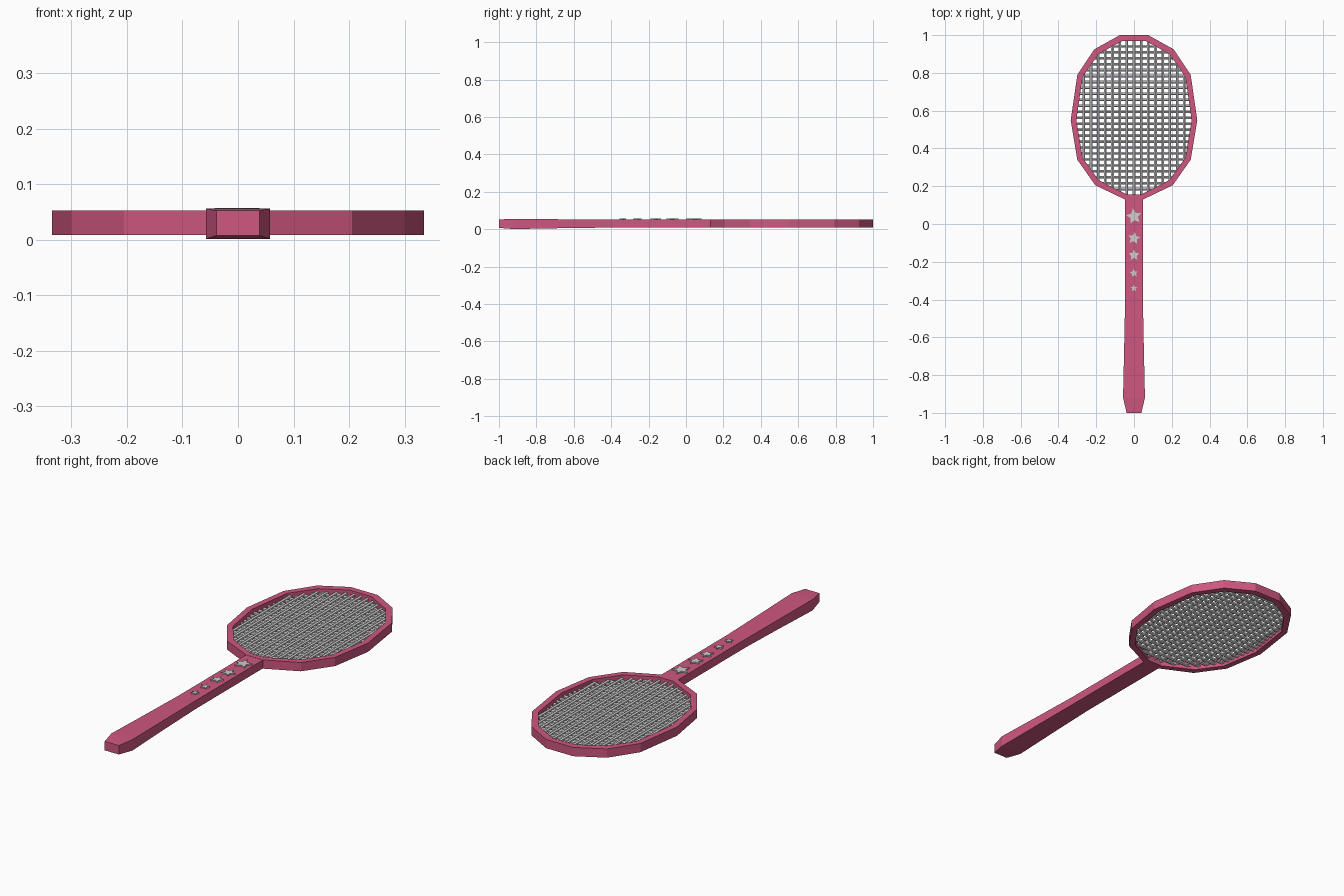
import bpy, bmesh, math
from mathutils import Vector

if "Cube" in bpy.data.objects:
    bpy.data.objects.remove(bpy.data.objects["Cube"], do_unlink=True)


def material(name, rgb):
    m = bpy.data.materials.new(name)
    m.use_nodes = True
    m.diffuse_color = (*rgb, 1)
    bsdf = next(n for n in m.node_tree.nodes if n.type == 'BSDF_PRINCIPLED')
    bsdf.inputs["Base Color"].default_value = (*rgb, 1)
    return m


pink = material("rose pink", (0.62, 0.095, 0.215))
silver = material("silver grey", (0.62, 0.62, 0.62))
white = material("string white", (0.68, 0.68, 0.68))


def finish(name, bm, mat):
    bmesh.ops.recalc_face_normals(bm, faces=bm.faces)
    mesh = bpy.data.meshes.new(name)
    bm.to_mesh(mesh)
    bm.free()
    mesh.materials.append(mat)
    obj = bpy.data.objects.new(name, mesh)
    bpy.context.collection.objects.link(obj)
    return obj


def mirrored(half):
    return half + [(-x, y) for x, y in reversed(half)]


def bridge_loops(bm, loops, closed):
    n = len(loops[0])
    pairs = list(zip(loops, loops[1:]))
    if closed:
        pairs.append((loops[-1], loops[0]))
    for a, b in pairs:
        for i in range(n):
            j = (i + 1) % n
            bm.faces.new((a[i], a[j], b[j], b[i]))


# Head frame: angular hoop with a rectangular section
outer = mirrored([(0.075, 1.0), (0.21, 0.925), (0.30, 0.79), (0.335, 0.55),
                  (0.30, 0.34), (0.205, 0.205), (0.048, 0.13)])
inner = mirrored([(0.06, 0.97), (0.187, 0.90), (0.272, 0.78), (0.305, 0.55),
                  (0.272, 0.35), (0.187, 0.232), (0.04, 0.157)])
bottom, top = 0.008, 0.052
bm = bmesh.new()
rings = [[bm.verts.new((x, y, z)) for x, y in pts]
         for pts, z in ((outer, bottom), (outer, top), (inner, top), (inner, bottom))]
bridge_loops(bm, rings, True)
finish("head_frame", bm, pink)

# Handle: lofted rectangles, flaring towards the butt (y, half width, low, high)
sections = [(0.14, 0.047, 0.009, 0.051), (-0.40, 0.047, 0.009, 0.051),
            (-0.65, 0.052, 0.006, 0.053), (-0.92, 0.058, 0.001, 0.056),
            (-1.0, 0.039, 0.007, 0.052)]
bm = bmesh.new()
loops = [[bm.verts.new(p) for p in ((-w, y, lo), (w, y, lo), (w, y, hi), (-w, y, hi))]
         for y, w, lo, hi in sections]
bridge_loops(bm, loops, False)
bm.faces.new(loops[0])
bm.faces.new(loops[-1])
finish("handle", bm, pink)


# Strings: six-sided rods clipped to the hoop opening
def crossings(axis, value):
    """Where a straight line at the given coordinate meets the opening."""
    hits = []
    for a, b in zip(inner, inner[1:] + inner[:1]):
        if (a[axis] - value) * (b[axis] - value) < 0:
            t = (value - a[axis]) / (b[axis] - a[axis])
            hits.append(a[1 - axis] + t * (b[1 - axis] - a[1 - axis]))
    return min(hits) - 0.01, max(hits) + 0.01


def rod(bm, a, b, radius):
    a, b = Vector(a), Vector(b)
    turn = (b - a).to_track_quat('Z', 'Y').to_matrix().to_4x4()
    turn.translation = (a + b) / 2
    bmesh.ops.create_cone(bm, cap_ends=True, segments=6, radius1=radius,
                          radius2=radius, depth=(b - a).length, matrix=turn)


bm = bmesh.new()
for i in range(-7, 8):
    x = i * 0.038 + 0.0001
    lo, hi = crossings(0, x)
    rod(bm, (x, lo, 0.033), (x, hi, 0.033), 0.008)
finish("main_strings", bm, white)

bm = bmesh.new()
for i in range(25):
    y = 0.185 + i * 0.0315
    lo, hi = crossings(1, y)
    rod(bm, (lo, y, 0.027), (hi, y, 0.027), 0.008)
finish("cross_strings", bm, white)

# Stars: thin plates shrinking down the handle (y, radius, twist)
stars = [(0.04, 0.043, 0.15), (-0.075, 0.034, -0.15), (-0.165, 0.031, 0),
         (-0.26, 0.023, 0.1), (-0.34, 0.019, 0)]
for number, (y, radius, twist) in enumerate(stars, 1):
    bm = bmesh.new()
    points = []
    for k in range(10):
        r = radius * (0.48 if k % 2 else 1)
        angle = math.pi / 2 + k * math.pi / 5 + twist
        points.append(bm.verts.new((r * math.cos(angle), y + r * math.sin(angle), 0.0495)))
    face = bm.faces.new(points)
    lifted = bmesh.ops.extrude_face_region(bm, geom=[face], use_keep_orig=True)
    bmesh.ops.translate(bm, vec=(0, 0, 0.0075),
                        verts=[v for v in lifted["geom"] if isinstance(v, bmesh.types.BMVert)])
    finish(f"star_{number}", bm, silver)
